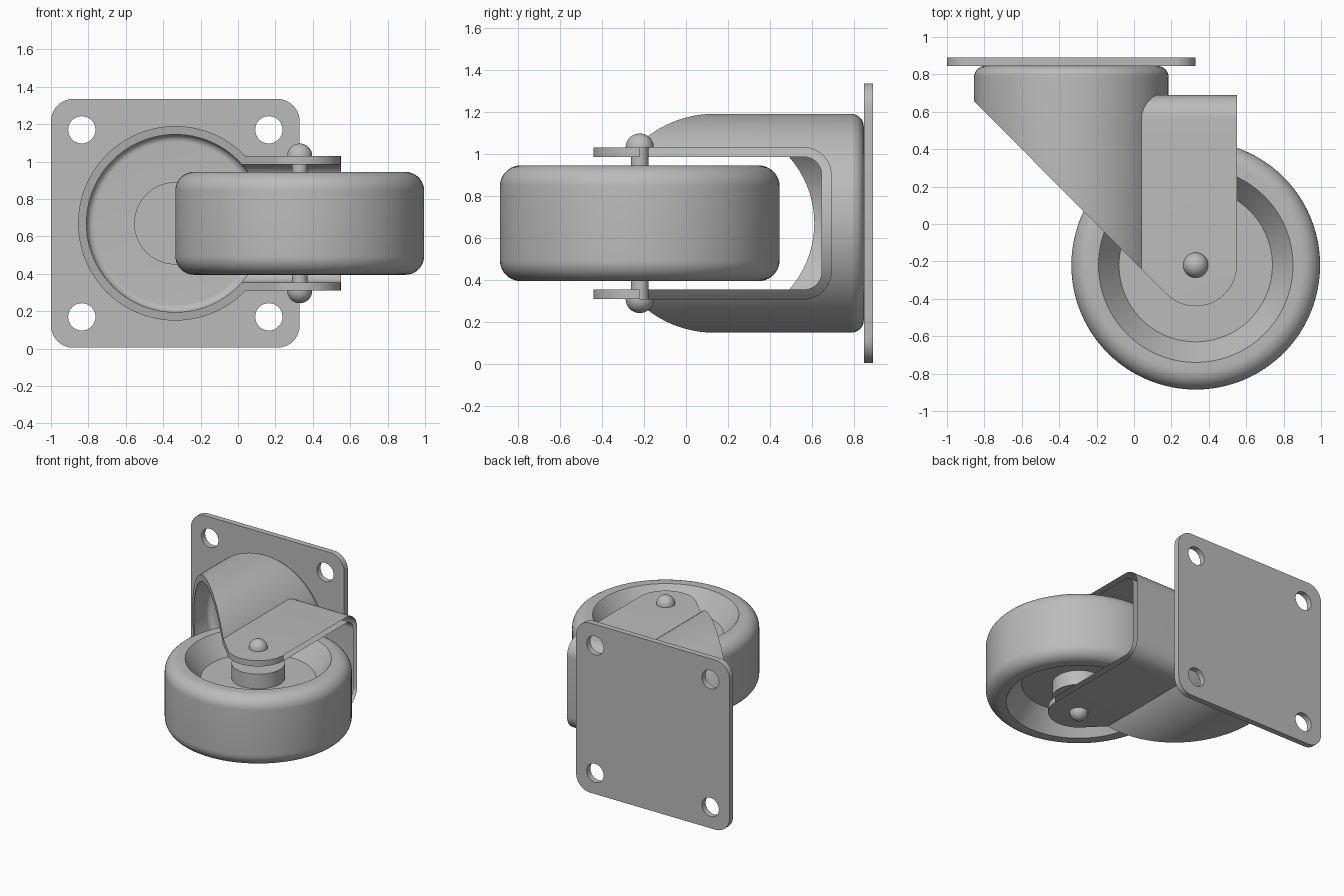
import bpy, bmesh
from math import sin, cos, pi, radians

if "Cube" in bpy.data.objects:
    bpy.data.objects.remove(bpy.data.objects["Cube"])

grey = bpy.data.materials.new("grey metal")
grey.use_nodes = True
GREY = (0.5, 0.5, 0.5, 1)
grey.diffuse_color = GREY
grey.node_tree.nodes["Principled BSDF"].inputs["Base Color"].default_value = GREY

MID = 0.67                      # height of the symmetry plane
SWIVEL_X = -0.335               # swivel axis, along y
AXLE_X, AXLE_Y = 0.33, -0.22    # wheel axis, along z


def arc(cx, cy, r, start, end, n=10):
    """Points along an arc, angles in degrees."""
    angles = [radians(start + (end - start) * i / n) for i in range(n + 1)]
    return [(cx + r * cos(a), cy + r * sin(a)) for a in angles]


def finish(name, bm):
    bmesh.ops.remove_doubles(bm, verts=bm.verts, dist=1e-5)
    bmesh.ops.recalc_face_normals(bm, faces=bm.faces)
    mesh = bpy.data.meshes.new(name)
    bm.to_mesh(mesh)
    bm.free()
    mesh.materials.append(grey)
    ob = bpy.data.objects.new(name, mesh)
    bpy.context.collection.objects.link(ob)
    return ob


def prism(name, points, axis, low, high):
    """Extrude a closed outline along one axis."""
    place = {"x": lambda a, b, t: (t, a, b),
             "y": lambda a, b, t: (a, t, b),
             "z": lambda a, b, t: (a, b, t)}[axis]
    bm = bmesh.new()
    rings = [[bm.verts.new(place(a, b, t)) for a, b in points] for t in (low, high)]
    for ring in rings:
        bm.faces.new(ring)
    for i in range(len(points)):
        j = (i + 1) % len(points)
        bm.faces.new((rings[0][i], rings[0][j], rings[1][j], rings[1][i]))
    return finish(name, bm)


def lathe(name, profile, axis, steps=96):
    """Spin (radius, height) points about the swivel (y) or axle (z) axis."""
    def place(r, h, a):
        if axis == "y":
            return (SWIVEL_X + r * cos(a), h, MID + r * sin(a))
        return (AXLE_X + r * cos(a), AXLE_Y + r * sin(a), h)
    bm = bmesh.new()
    rings = []
    for r, h in profile:
        if r < 1e-6:
            rings.append([bm.verts.new(place(0, h, 0))] * steps)
        else:
            rings.append([bm.verts.new(place(r, h, 2 * pi * i / steps)) for i in range(steps)])
    for low, high in zip(rings, rings[1:]):
        for i in range(steps):
            j = (i + 1) % steps
            corners = list(dict.fromkeys((low[i], low[j], high[j], high[i])))
            if len(corners) > 2:
                bm.faces.new(corners)
    return finish(name, bm)


def combine(ob, other, operation):
    """Apply a boolean and remove the helper."""
    other.hide_render = True
    mod = ob.modifiers.new(operation, "BOOLEAN")
    mod.operation, mod.solver, mod.object = operation, "EXACT", other
    bpy.context.view_layer.objects.active = ob
    bpy.ops.object.modifier_apply(modifier=mod.name)
    bpy.data.objects.remove(other)


def smooth(ob):
    bpy.ops.object.select_all(action="DESELECT")
    ob.select_set(True)
    bpy.context.view_layer.objects.active = ob
    bpy.ops.object.shade_smooth_by_angle(angle=radians(30))


# Mounting plate with four bolt holes
half, corner = 0.665, 0.12
outline = []
for k, (sx, sz) in enumerate([(1, 1), (-1, 1), (-1, -1), (1, -1)]):
    outline += arc(SWIVEL_X + sx * (half - corner), MID + sz * (half - corner),
                   corner, 90 * k, 90 * k + 90)
plate = prism("mounting_plate", outline, "y", 0.845, 0.89)
for sx in (-1, 1):
    for sz in (-1, 1):
        hole = prism("hole_cutter", arc(SWIVEL_X + sx * 0.5, MID + sz * 0.5, 0.073, 0, 350, 35),
                     "y", 0.8, 0.95)
        combine(plate, hole, "DIFFERENCE")


# Fork housing: round cup joined to a bent strap, hollowed, then trimmed at the side
def cup(name, radius, top, fillet):
    return lathe(name, [(0, -0.6), (radius, -0.6)]
                 + arc(radius - fillet, top - fillet, fillet, 0, 90) + [(0, top)], "y")


def strap(name, reach, top, bend, low, high):
    points = [(-0.7, MID - reach)] + arc(top - bend, MID - reach + bend, bend, -90, 0) \
        + arc(top - bend, MID + reach - bend, bend, 0, 90) + [(-0.7, MID + reach)]
    return prism(name, points, "x", low, high)


fork = cup("fork_housing", 0.52, 0.845, 0.06)
combine(fork, strap("strap_outside", 0.36, 0.69, 0.13, SWIVEL_X, 0.55), "UNION")
combine(fork, cup("cup_inside", 0.475, 0.8, 0.04), "DIFFERENCE")
combine(fork, strap("strap_inside", 0.315, 0.645, 0.085, SWIVEL_X + 0.01, 0.7), "DIFFERENCE")
side = arc(AXLE_X, AXLE_Y, 0.22, 225, 360, 20) + [(0.55, 0.9), (-1.1, 0.9)]
combine(fork, prism("side_outline", side, "z", -0.2, 1.6), "INTERSECT")

# Swivel boss on the cup floor
boss = lathe("swivel_boss", [(0, 0.78), (0.22, 0.78), (0.22, 0.81), (0, 0.81)], "y", 64)

# Wheel with rounded tread, dished sides and a hub
WIDTH = 0.275
upper = [(0, WIDTH - 0.035), (0.19, WIDTH - 0.035), (0.19, WIDTH - 0.15),
         (0.41, WIDTH - 0.15), (0.52, WIDTH)] + arc(0.565, WIDTH - 0.1, 0.1, 90, 0)
wheel = lathe("wheel", [(r, MID + h) for r, h in upper]
              + [(r, MID - h) for r, h in reversed(upper)], "z")

# Axle with a domed head at each end
head = [(0, 0.427)] + arc(0, 0.36, 0.067, 90, 0)[1:] + [(0.042, 0.36)]
axle = lathe("axle", [(r, MID + h) for r, h in head]
             + [(r, MID - h) for r, h in reversed(head)], "z", 40)

for part in (plate, fork, boss, wheel, axle):
    smooth(part)
